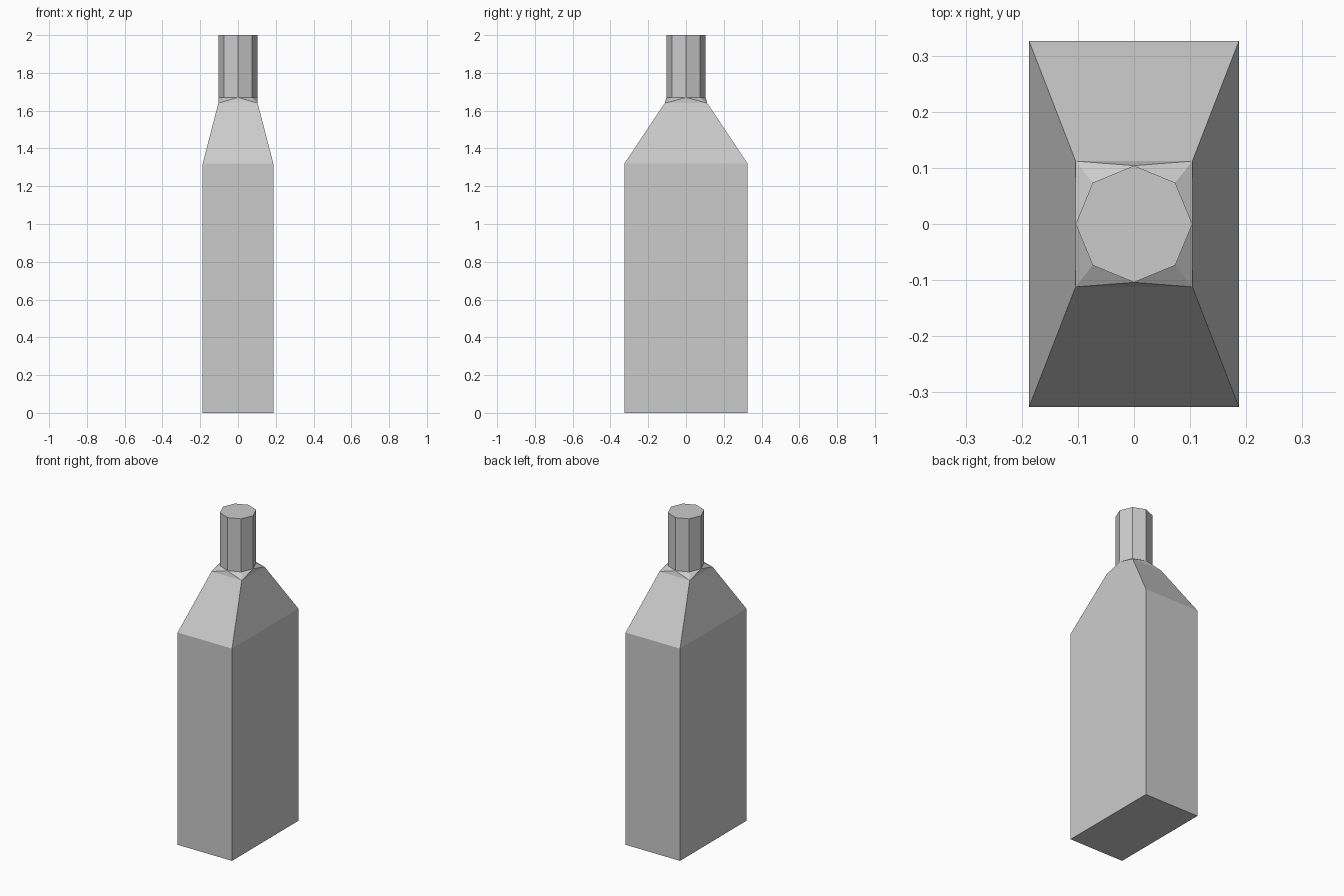
import bpy, bmesh
from math import cos, sin, pi

if "Cube" in bpy.data.objects:
    bpy.data.objects.remove(bpy.data.objects["Cube"])

bm = bmesh.new()


def rect_ring(hx, hy, z):
    return [bm.verts.new((sx * hx, sy * hy, z))
            for sx, sy in ((1, 1), (-1, 1), (-1, -1), (1, -1))]


def octagon_ring(r, z):
    # starts on the +x axis; odd vertices lie on the diagonals
    return [bm.verts.new((r * cos(i * pi / 4), r * sin(i * pi / 4), z)) for i in range(8)]


def bridge(a, b):
    n = len(a)
    for i in range(n):
        j = (i + 1) % n
        bm.faces.new((a[i], a[j], b[j], b[i]))


# Rectangular body and tapered shoulder
base = rect_ring(0.187, 0.326, 0)
body_top = rect_ring(0.187, 0.326, 1.32)
shoulder_top = rect_ring(0.104, 0.112, 1.64)
bridge(base, body_top)
bridge(body_top, shoulder_top)
bm.faces.new(base[::-1])

# Eight-sided neck
neck_base = octagon_ring(0.104, 1.67)
neck_top = octagon_ring(0.104, 2.0)
bridge(neck_base, neck_top)
bm.faces.new(neck_top)

# Collar joining the four shoulder corners to the eight neck vertices
for i in range(4):
    a, b = shoulder_top[i], shoulder_top[(i + 1) % 4]
    d0, mid, d1 = (neck_base[(2 * i + k) % 8] for k in (1, 2, 3))
    for tri in ((a, b, mid), (a, mid, d0), (b, d1, mid)):
        bm.faces.new(tri)

bmesh.ops.recalc_face_normals(bm, faces=bm.faces)
mesh = bpy.data.meshes.new("bottle")
bm.to_mesh(mesh)
bm.free()
bpy.context.collection.objects.link(bpy.data.objects.new("bottle", mesh))
